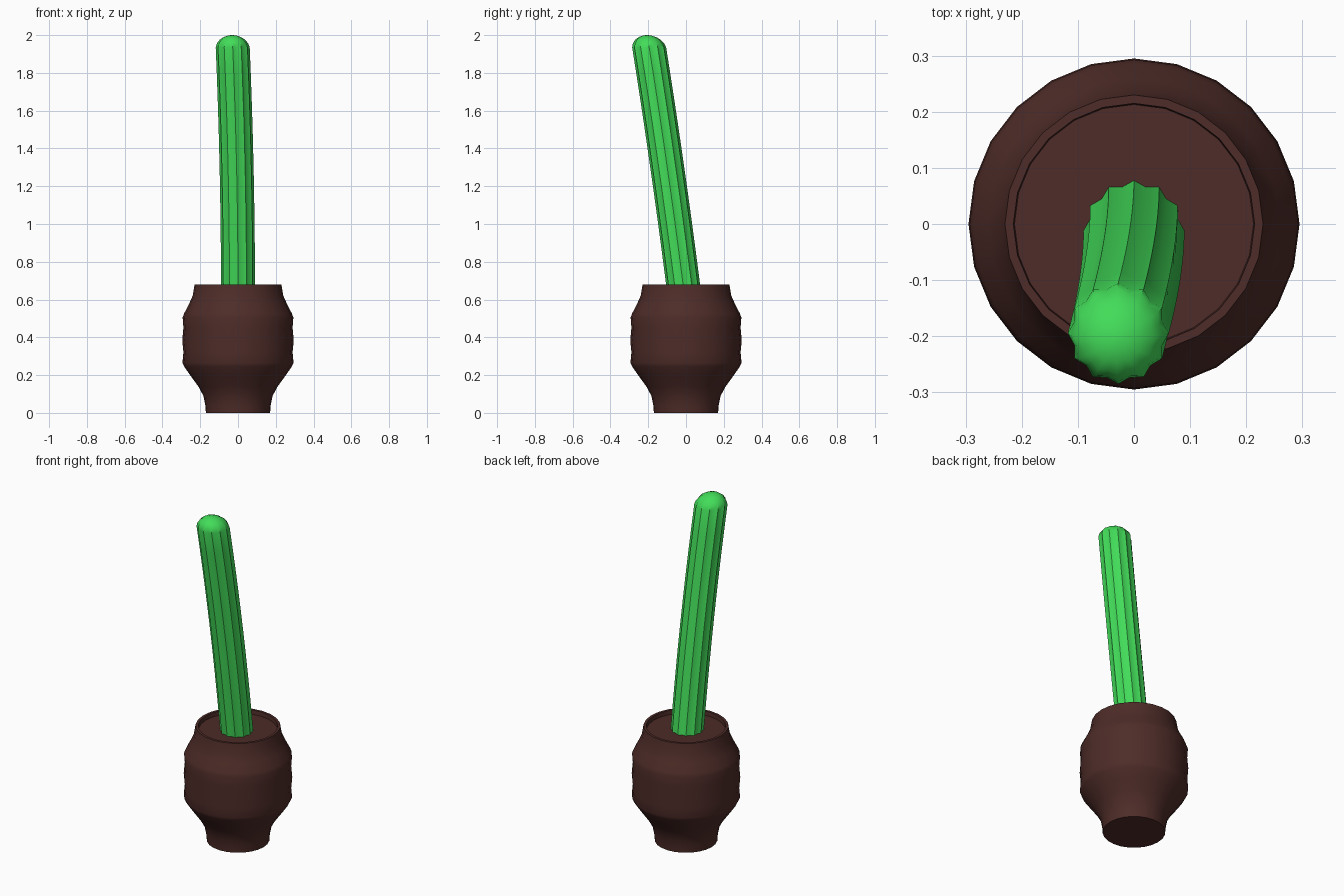
import bpy, math

if "Cube" in bpy.data.objects:
    bpy.data.objects.remove(bpy.data.objects["Cube"])

SIDES = 24


def material(name, color):
    m = bpy.data.materials.new(name)
    m.diffuse_color = (*color, 1)
    m.use_nodes = True
    m.node_tree.nodes["Principled BSDF"].inputs["Base Color"].default_value = m.diffuse_color
    return m


def loft(name, rings, mat, angle):
    """Skin equal-sized rings and cap both ends."""
    n = len(rings[0])
    verts = [v for ring in rings for v in ring]
    faces = [(i * n + j, i * n + (j + 1) % n, (i + 1) * n + (j + 1) % n, (i + 1) * n + j)
             for i in range(len(rings) - 1) for j in range(n)]
    faces.append(tuple(reversed(range(n))))
    faces.append(tuple(range(len(verts) - n, len(verts))))
    mesh = bpy.data.meshes.new(name)
    mesh.from_pydata(verts, [], faces)
    mesh.materials.append(mat)
    ob = bpy.data.objects.new(name, mesh)
    bpy.context.collection.objects.link(ob)
    bpy.ops.object.select_all(action='DESELECT')
    ob.select_set(True)
    bpy.context.view_layer.objects.active = ob
    bpy.ops.object.shade_smooth_by_angle(angle=math.radians(angle))
    return ob


def ring(radius, z, cx=0, cy=0, groove=0):
    """Ring of points; groove pulls every second point inward to form ribs."""
    pts = []
    for k in range(SIDES):
        a = math.pi / 2 + 2 * math.pi * k / SIDES
        r = radius * (1 - groove * (k % 2))
        pts.append((cx + r * math.cos(a), cy + r * math.sin(a), z))
    return pts


brown = material("pot_brown", (0.075, 0.025, 0.021))
green = material("stem_green", (0.055, 0.72, 0.10))

# pot with rippled belly, thin rim and recessed soil
profile = [(0.17, 0), (0.173, 0.04), (0.183, 0.09), (0.21, 0.14), (0.25, 0.195),
           (0.285, 0.245), (0.294, 0.265), (0.289, 0.32), (0.295, 0.385),
           (0.289, 0.45), (0.293, 0.505), (0.286, 0.525), (0.26, 0.575),
           (0.24, 0.62), (0.23, 0.68), (0.215, 0.68), (0.213, 0.655)]
loft("pot", [ring(r, z) for r, z in profile], brown, 45)

# ribbed leaning stem with a rounded tip
levels = [(0.09, 0.62 + 1.315 * i / 10) for i in range(11)]
levels += [(0.083, 1.956), (0.067, 1.976), (0.045, 1.99), (0.022, 1.998), (0.004, 2.0)]
rings = []
for r, z in levels:
    t = (z - 0.62) / 1.315
    groove = 0.1 if z < 1.94 else 0.1 * r / 0.09
    rings.append(ring(r, z, -0.028 * t ** 2, -0.008 - 0.165 * t - 0.022 * t ** 2, groove))
loft("stem", rings, green, 50)
